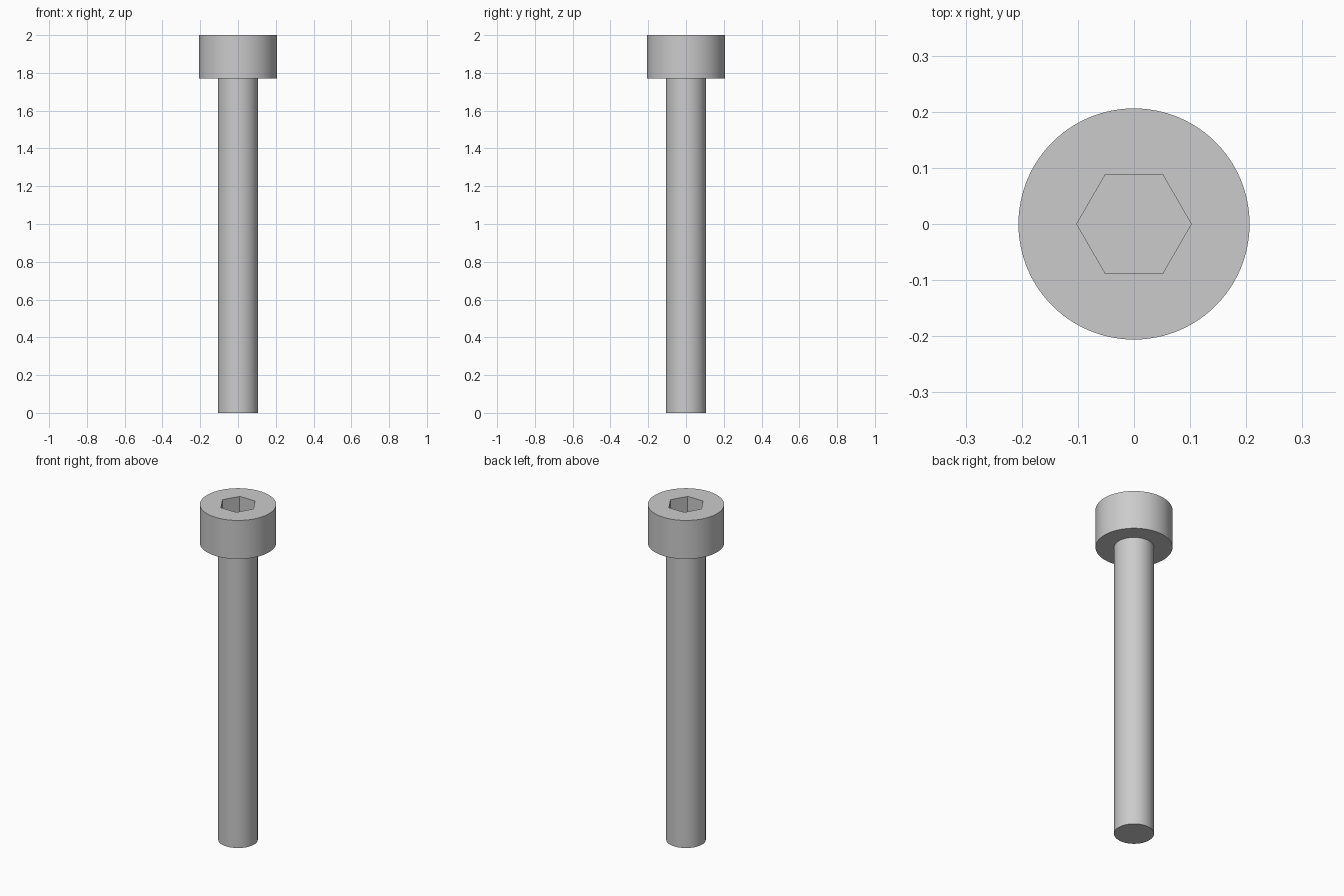
import bpy
import bmesh
import math
from mathutils import Matrix

HEIGHT = 2.0
HEAD_RADIUS, HEAD_BASE = 0.206, 1.77
SHANK_RADIUS = 0.107
SOCKET_RADIUS, SOCKET_DEPTH = 0.102, 0.115
SIDES = 96

cube = bpy.data.objects.get("Cube")
if cube:
    bpy.data.objects.remove(cube, do_unlink=True)

steel = bpy.data.materials.new("grey_steel")
steel.use_nodes = True
steel_colour = (0.6, 0.6, 0.6, 1.0)
steel.diffuse_color = steel_colour
steel.node_tree.nodes["Principled BSDF"].inputs["Base Color"].default_value = steel_colour


def add_object(name, bm):
    mesh = bpy.data.meshes.new(name)
    bm.to_mesh(mesh)
    bm.free()
    mesh.materials.append(steel)
    obj = bpy.data.objects.new(name, mesh)
    bpy.context.collection.objects.link(obj)
    return obj


def prism(name, radius, bottom, top, sides):
    bm = bmesh.new()
    bmesh.ops.create_cone(
        bm, cap_ends=True, segments=sides, radius1=radius, radius2=radius,
        depth=top - bottom, matrix=Matrix.Translation((0, 0, (top + bottom) / 2)))
    return add_object(name, bm)


def lathe(name, profile):
    # Turn a (radius, height) profile around the vertical axis
    bm = bmesh.new()
    verts = [bm.verts.new((r, 0, z)) for r, z in profile]
    edges = [bm.edges.new(pair) for pair in zip(verts, verts[1:])]
    bmesh.ops.spin(bm, geom=verts + edges, cent=(0, 0, 0), axis=(0, 0, 1),
                   angle=math.tau, steps=SIDES, use_duplicate=False)
    bmesh.ops.remove_doubles(bm, verts=bm.verts, dist=0.0001)
    # Close the two flat ends
    bmesh.ops.holes_fill(bm, edges=[e for e in bm.edges if e.is_boundary], sides=0)
    bmesh.ops.recalc_face_normals(bm, faces=bm.faces)
    return add_object(name, bm)


# Shank and cylindrical head as one turned body
screw = lathe("socket_head_screw", [
    (SHANK_RADIUS, 0), (SHANK_RADIUS, HEAD_BASE),
    (HEAD_RADIUS, HEAD_BASE), (HEAD_RADIUS, HEIGHT)])

# Hexagonal socket, with corners on the x axis
cutter = prism("socket_cutter", SOCKET_RADIUS, HEIGHT - SOCKET_DEPTH, HEIGHT + 0.1, 6)
cutter.data.transform(Matrix.Rotation(math.radians(30), 4, "Z")
                      if abs(cutter.data.vertices[0].co.x) < 0.01 else Matrix())
cutter.hide_render = True
cut = screw.modifiers.new("hex_socket", "BOOLEAN")
cut.operation = "DIFFERENCE"
cut.solver = "EXACT"
cut.object = cutter

bpy.ops.object.select_all(action="DESELECT")
screw.select_set(True)
bpy.context.view_layer.objects.active = screw
bpy.ops.object.modifier_apply(modifier=cut.name)
bpy.data.objects.remove(cutter, do_unlink=True)
bpy.ops.object.shade_smooth_by_angle(angle=math.radians(30))
